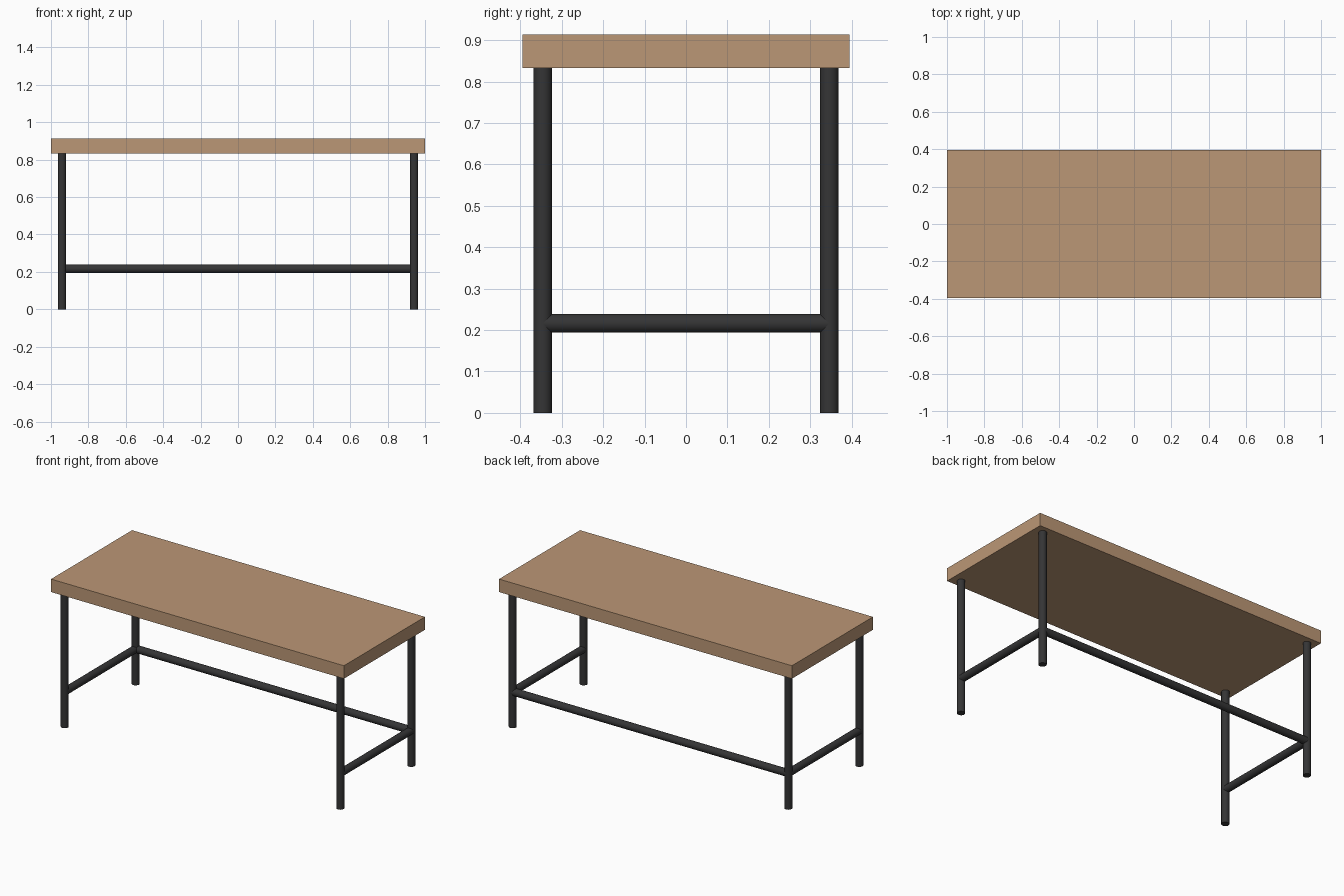
import bpy
from mathutils import Vector

if "Cube" in bpy.data.objects:
    bpy.data.objects.remove(bpy.data.objects["Cube"])


def material(name, rgb):
    m = bpy.data.materials.new(name)
    m.diffuse_color = (*rgb, 1)
    m.use_nodes = True
    m.node_tree.nodes["Principled BSDF"].inputs["Base Color"].default_value = m.diffuse_color
    return m


wood = material("light_wood", (0.50, 0.31, 0.18))
metal = material("black_metal", (0.035, 0.035, 0.036))

TOP_Z, UNDER_Z = 0.913, 0.833
LEG_X, LEG_Y = 0.941, 0.346
RAIL_Z, RADIUS = 0.216, 0.0225


def tube(name, a, b):
    """Round metal tube between two points."""
    a, b = Vector(a), Vector(b)
    d = b - a
    bpy.ops.mesh.primitive_cylinder_add(
        vertices=24, radius=RADIUS, depth=d.length, location=(a + b) / 2,
        rotation=d.to_track_quat('Z', 'Y').to_euler())
    o = bpy.context.object
    o.name = name
    o.data.materials.append(metal)
    bpy.ops.object.shade_smooth_by_angle()


# Tabletop slab
bpy.ops.mesh.primitive_cube_add(size=1, location=(0, 0, (TOP_Z + UNDER_Z) / 2))
top = bpy.context.object
top.name = "tabletop"
top.scale = (2, 0.79, TOP_Z - UNDER_Z)
top.data.materials.append(wood)

# Legs and side rails
for sx, side in ((-1, "left"), (1, "right")):
    x = sx * LEG_X
    for sy, end in ((-1, "front"), (1, "back")):
        tube(f"{end}_{side}_leg", (x, sy * LEG_Y, 0), (x, sy * LEG_Y, UNDER_Z))
    tube(f"{side}_rail", (x, -LEG_Y, RAIL_Z), (x, LEG_Y, RAIL_Z))

# Back rail
tube("back_rail", (-LEG_X, LEG_Y, RAIL_Z), (LEG_X, LEG_Y, RAIL_Z))
